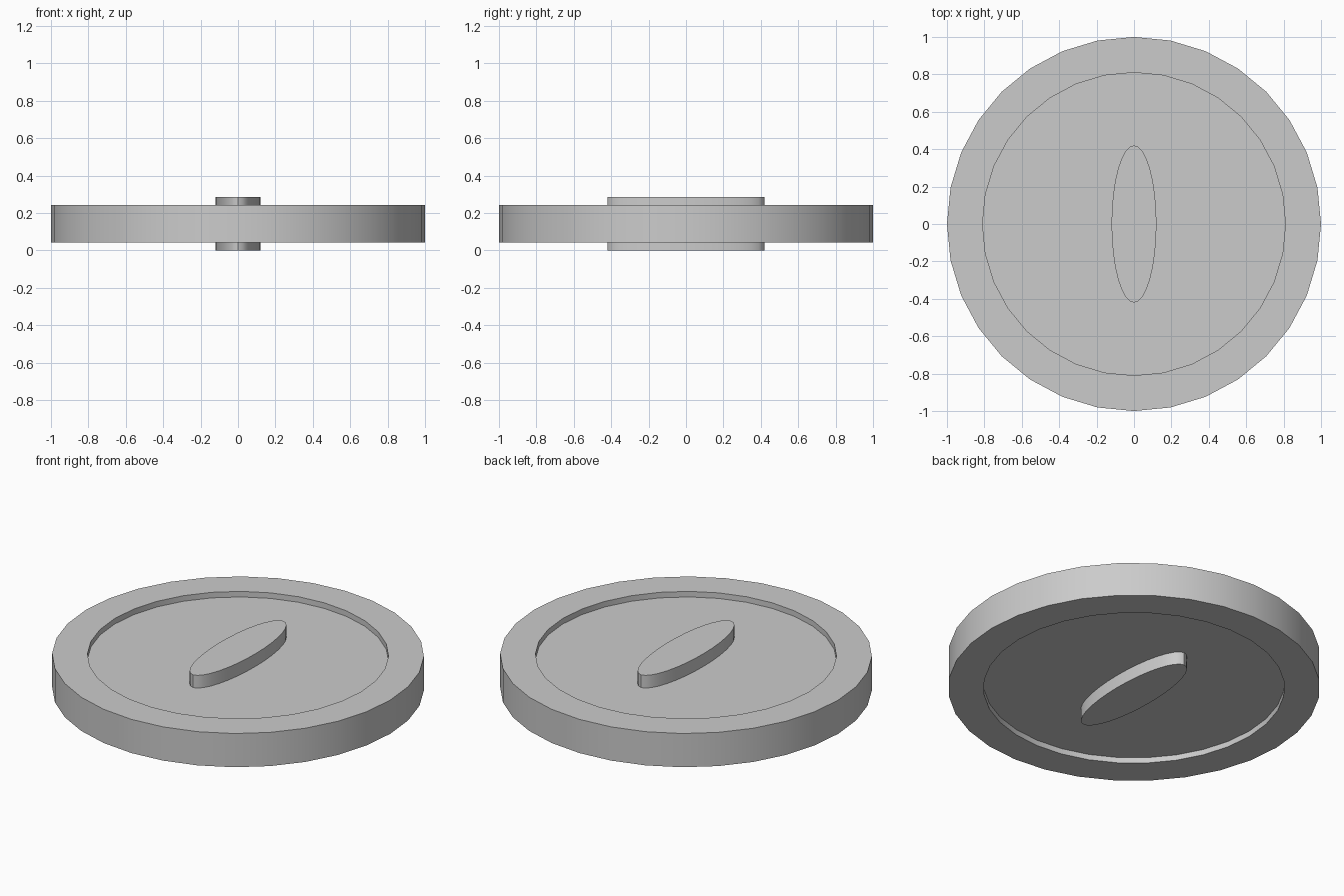
import bpy, bmesh
from math import cos, sin, pi, radians

if "Cube" in bpy.data.objects:
    bpy.data.objects.remove(bpy.data.objects["Cube"])

SIDES = 32
MID = 0.1425          # height of the coin's mirror plane


def ring_solid(name, rings):
    """Bridge a stack of elliptical rings (rx, ry, z) and cap both ends."""
    bm = bmesh.new()
    loops = [[bm.verts.new((rx * cos(2 * pi * i / SIDES),
                            ry * sin(2 * pi * i / SIDES), z))
              for i in range(SIDES)] for rx, ry, z in rings]
    for a, b in zip(loops, loops[1:]):
        for i in range(SIDES):
            j = (i + 1) % SIDES
            bm.faces.new((a[i], a[j], b[j], b[i]))
    bm.faces.new(loops[0])
    bm.faces.new(loops[-1])
    bmesh.ops.recalc_face_normals(bm, faces=bm.faces)
    mesh = bpy.data.meshes.new(name)
    bm.to_mesh(mesh)
    bm.free()
    obj = bpy.data.objects.new(name, mesh)
    bpy.context.collection.objects.link(obj)
    bpy.ops.object.select_all(action='DESELECT')
    obj.select_set(True)
    bpy.context.view_layer.objects.active = obj
    bpy.ops.object.shade_smooth_by_angle(angle=radians(30))
    return obj


def both_sides(half):
    """Mirror a list of (rx, ry, height above middle) to the underside."""
    return ([(rx, ry, MID - h) for rx, ry, h in half] +
            [(rx, ry, MID + h) for rx, ry, h in reversed(half)])


# Coin with a raised rim around a shallow recess on each face
ring_solid("coin_body", both_sides([(0.81, 0.81, 0.067),
                                    (0.81, 0.81, 0.1),
                                    (1.0, 1.0, 0.1)]))

# Oval emblem standing proud of both faces
ring_solid("oval_emblem", both_sides([(0.12, 0.42, 0.1425)]))
